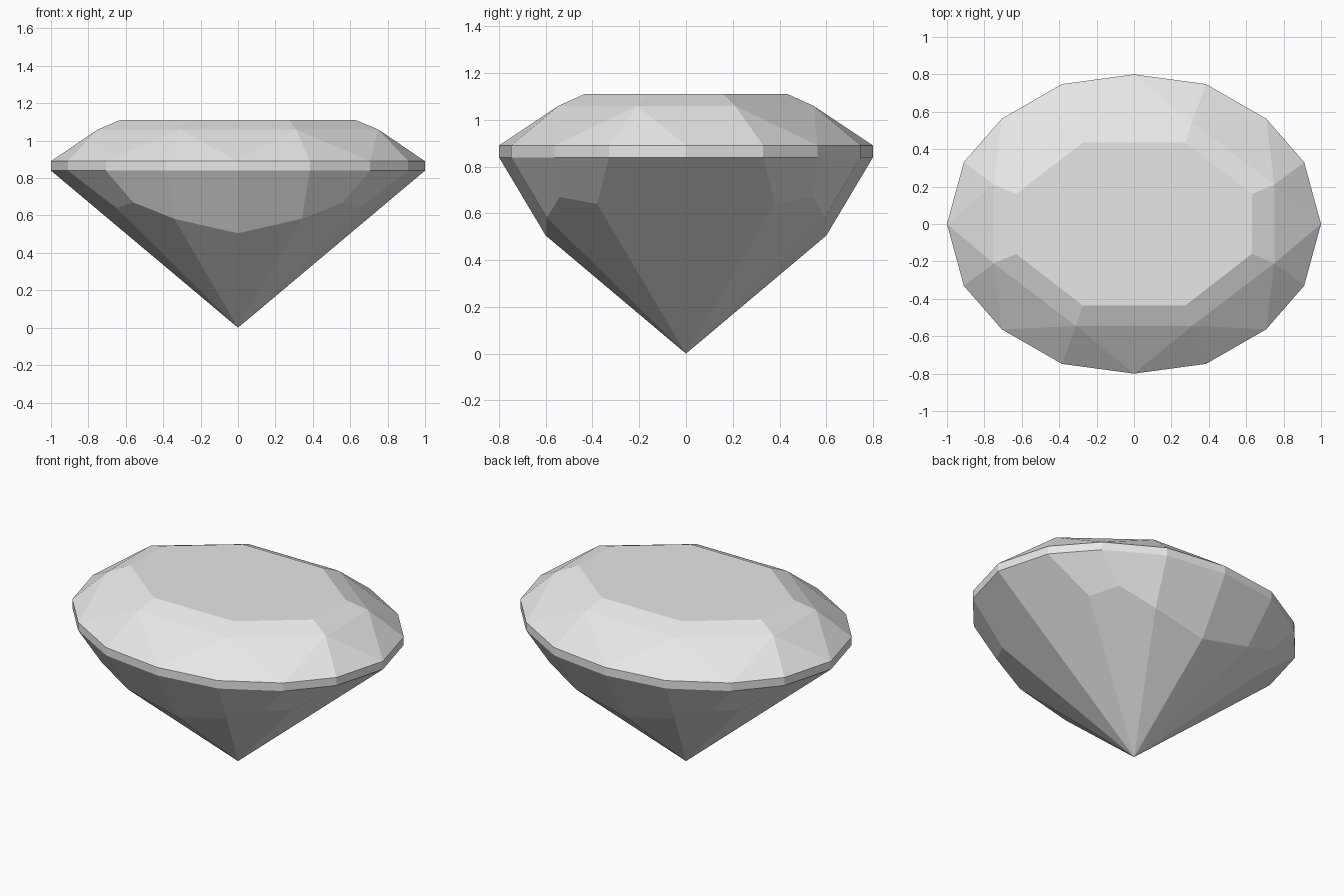
import bpy, bmesh
from math import radians
from mathutils import Vector

cube = bpy.data.objects.get("Cube")
if cube:
    bpy.data.objects.remove(cube, do_unlink=True)

# Clear grey stone
stone = bpy.data.materials.new("pale_grey_stone")
stone.use_nodes = True
color = (0.8, 0.8, 0.8, 1)
stone.diffuse_color = color
stone.node_tree.nodes["Principled BSDF"].inputs["Base Color"].default_value = color

CULET_Z, GIRDLE_LOW, GIRDLE_HIGH, STAR_Z, TABLE_Z = 0, 0.84, 0.89, 1.06, 1.11
CENTRE = Vector((0, 0, 0.8))

# One quarter of the oval outline, from the long axis to the short axis
outline = [(1, 0), (0.91, 0.33), (0.707, 0.563), (0.385, 0.748), (0, 0.8)]
low = [(x, y, GIRDLE_LOW) for x, y in outline]
high = [(x, y, GIRDLE_HIGH) for x, y in outline]


def cut_part(name, facets):
    """Repeat a quarter of facets in all four quadrants and weld them."""
    bm = bmesh.new()
    for sx in (1, -1):
        for sy in (1, -1):
            for facet in facets:
                bm.faces.new([bm.verts.new((x * sx, y * sy, z)) for x, y, z in facet])
    bmesh.ops.remove_doubles(bm, verts=bm.verts, dist=0.0005)
    bm.normal_update()
    # Turn every facet outward, then join flat facets split by the axes
    for face in bm.faces:
        if face.normal.dot(face.calc_center_median() - CENTRE) < 0:
            face.normal_flip()
    bmesh.ops.dissolve_limit(bm, angle_limit=radians(0.5), verts=bm.verts, edges=bm.edges)
    mesh = bpy.data.meshes.new(name)
    bm.to_mesh(mesh)
    bm.free()
    mesh.materials.append(stone)
    part = bpy.data.objects.new(name, mesh)
    bpy.context.collection.objects.link(part)
    return part


# Crown: flat table, a narrow step, then triangles down to the girdle
table_a, table_b = (0.63, 0.16, TABLE_Z), (0.275, 0.435, TABLE_Z)
star_a, star_b = (0.75, 0.21, STAR_Z), (0.31, 0.545, STAR_Z)


def on_x(p):
    return (p[0], 0, p[2])


def on_y(p):
    return (0, p[1], p[2])


cut_part("crown", [
    [(0, 0, TABLE_Z), on_x(table_a), table_a, table_b, on_y(table_b)],
    [on_x(table_a), on_x(star_a), star_a, table_a],
    [table_a, star_a, star_b, table_b],
    [table_b, star_b, on_y(star_b), on_y(table_b)],
    [on_x(star_a), high[0], star_a],
    [star_a, high[0], high[1]],
    [star_a, high[1], high[2]],
    [star_a, high[2], star_b],
    [star_b, high[2], high[3]],
    [star_b, high[3], high[4]],
    [star_b, high[4], on_y(star_b)],
])

# Girdle: thin upright band
cut_part("girdle", [[low[i], low[i + 1], high[i + 1], high[i]] for i in range(4)])

# Pavilion: kites meeting at the point, with upper facets under the girdle
culet = (0, 0, CULET_Z)
end_corner = (0.65, 0.38, 0.64)
kite_tip = (0.56, 0.54, 0.67)
side_corner = (0.34, 0.595, 0.582)
side_tip = (0, 0.6, 0.505)
cut_part("pavilion", [
    [culet, low[0], low[1], end_corner],
    [end_corner, low[1], low[2], kite_tip],
    [kite_tip, low[2], low[3], side_corner],
    [side_corner, low[3], low[4], side_tip],
    [culet, end_corner, kite_tip, side_corner],
    [culet, side_corner, side_tip],
])
